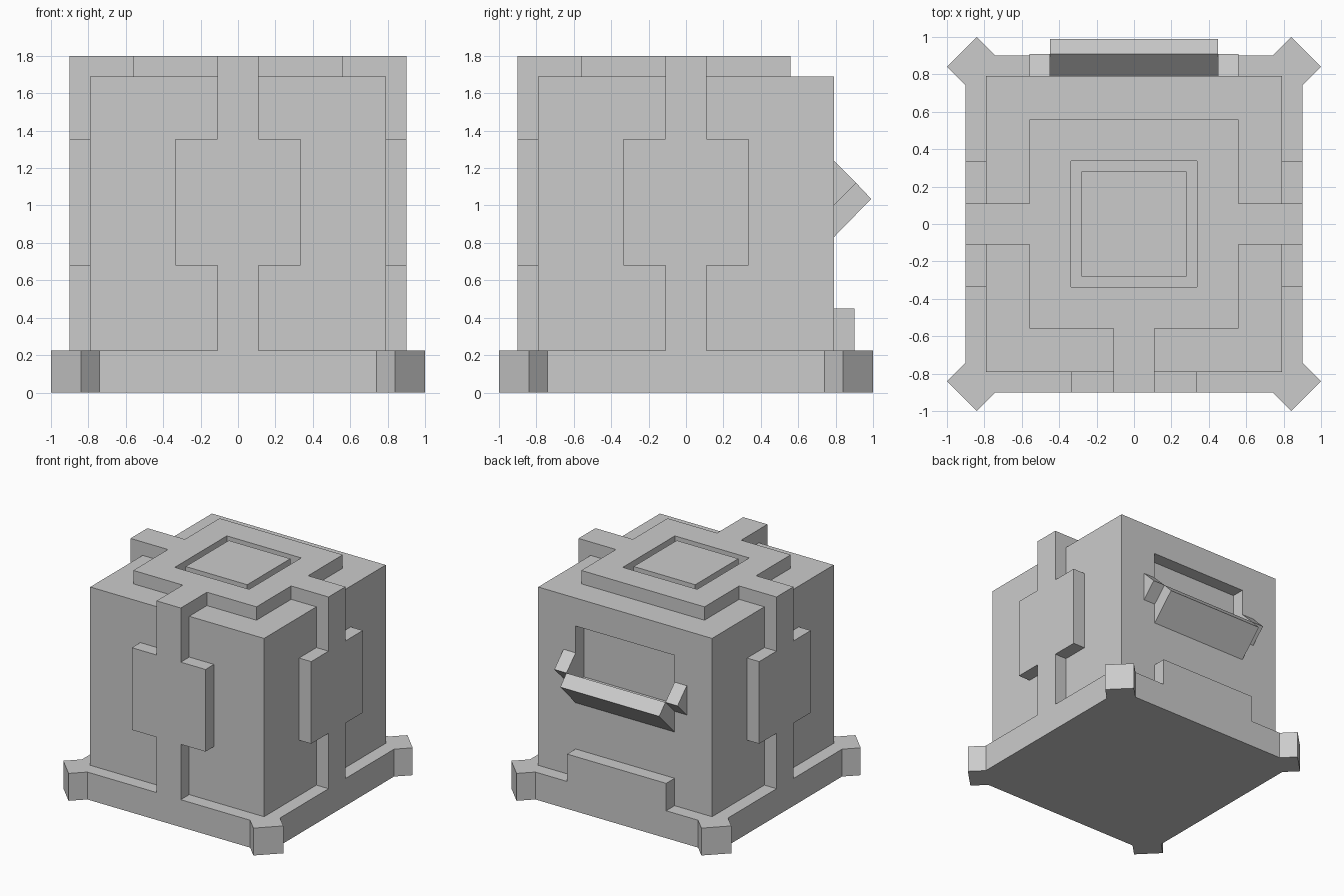
import bpy, bmesh, math

if "Cube" in bpy.data.objects:
    bpy.data.objects.remove(bpy.data.objects["Cube"])


def prism(name, pts, axis, a, b):
    """Extrude a 2D outline along an axis from a to b."""
    place = {'x': lambda p, t: (t, p[0], p[1]),
             'y': lambda p, t: (p[0], t, p[1]),
             'z': lambda p, t: (p[0], p[1], t)}[axis]
    bm = bmesh.new()
    lo = [bm.verts.new(place(p, a)) for p in pts]
    hi = [bm.verts.new(place(p, b)) for p in pts]
    bm.faces.new(lo)
    bm.faces.new(hi)
    n = len(pts)
    for i in range(n):
        j = (i + 1) % n
        bm.faces.new((lo[i], lo[j], hi[j], hi[i]))
    bmesh.ops.recalc_face_normals(bm, faces=bm.faces)
    me = bpy.data.meshes.new(name)
    bm.to_mesh(me)
    bm.free()
    ob = bpy.data.objects.new(name, me)
    bpy.context.collection.objects.link(ob)
    return ob


def rect(x0, x1, y0, y1):
    return [(x0, y0), (x1, y0), (x1, y1), (x0, y1)]


def cut(ob, cutter):
    cutter.hide_render = True
    mod = ob.modifiers.new("cut", 'BOOLEAN')
    mod.operation = 'DIFFERENCE'
    mod.solver = 'EXACT'
    mod.object = cutter
    bpy.context.view_layer.objects.active = ob
    bpy.ops.object.modifier_apply(modifier=mod.name)
    bpy.data.objects.remove(cutter)


B, R, TOP = 0.79, 0.90, 1.80   # body half width, raised trim half width, height

# Base slab with a diagonal foot at each corner
outline = []
corner = [(R, 0.74), (1.0, 0.84), (0.84, 1.0), (0.74, R)]
for k in range(4):
    c, s = round(math.cos(k * math.pi / 2)), round(math.sin(k * math.pi / 2))
    outline += [(c * x - s * y, s * x + c * y) for x, y in corner]
prism("base_with_feet", outline, 'z', 0, 0.225)

# Main body with a recessed opening at the back
body = prism("body", rect(-B, B, -B, B), 'z', 0.1, 1.69)
cut(body, prism("opening_cutter", rect(-0.45, 0.45, 1.0, 1.46), 'y', 0.68, 1.0))

# Raised strap with a square panel on the front, right and left
half = [(0.11, 0.2), (0.11, 0.68), (0.335, 0.68), (0.335, 1.355), (0.11, 1.355), (0.11, 1.69)]
strap = half + [(-x, z) for x, z in reversed(half)]
for name, angle in (("front", 0), ("right", 90), ("left", -90)):
    prism(name + "_strap", strap, 'y', -R, -0.75).rotation_euler.z = math.radians(angle)

# Top plate with three arms and a square groove around the centre panel
w, p = 0.11, 0.56
plate = [(w, -R), (w, -p), (p, -p), (p, -w), (R, -w), (R, w), (p, w), (p, p)]
plate += [(-x, y) for x, y in reversed(plate)]
top = prism("top_plate", plate, 'z', 1.69, TOP)
cut(top, prism("groove_cutter", rect(-0.338, 0.338, -0.338, 0.338), 'z', 1.6, 1.9))
prism("top_centre_panel", rect(-0.28, 0.28, -0.28, 0.28), 'z', 1.66, TOP)

# Tilted chute flap and its two side cheeks
prism("chute_flap", [(0.74, 0.83), (B, 0.83), (0.99, 1.035), (0.91, 1.12), (B, 1.0), (0.74, 0.95)],
      'x', -0.45, 0.45)
for side, name in ((-1, "left"), (1, "right")):
    prism(name + "_chute_cheek", [(B, 1.0), (0.91, 1.12), (B, 1.24)], 'x',
          side * 0.45, side * 0.56)

# Raised step on the back of the base
prism("back_step", rect(-0.45, 0.45, 0.2, 0.45), 'y', 0.75, R)
